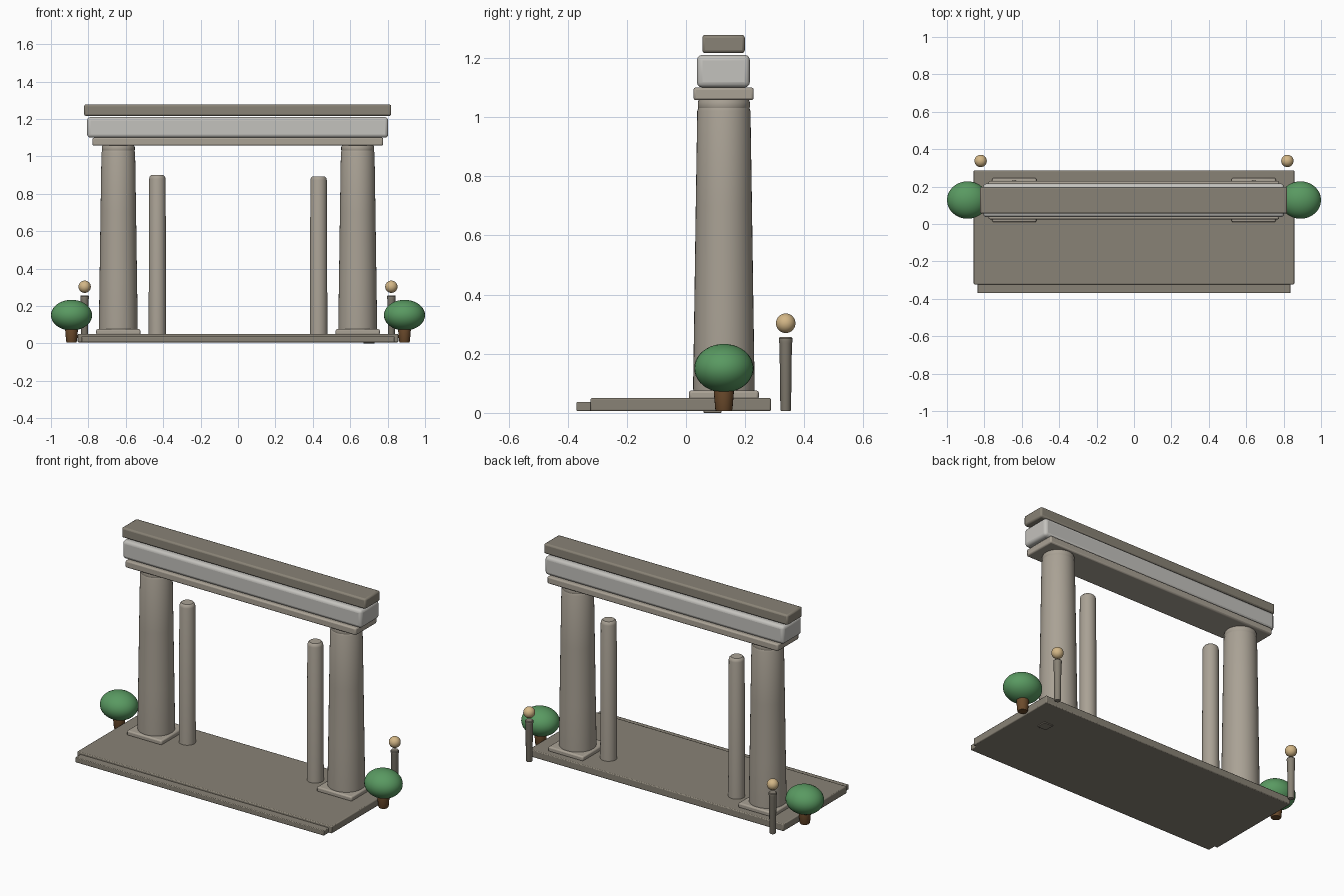
import bpy, math

if "Cube" in bpy.data.objects:
    bpy.data.objects.remove(bpy.data.objects["Cube"])

def material(name, rgb):
    m = bpy.data.materials.new(name)
    m.diffuse_color = (*rgb, 1)
    m.use_nodes = True
    m.node_tree.nodes["Principled BSDF"].inputs["Base Color"].default_value = m.diffuse_color
    return m

DARK = material("dark_stone", (0.25, 0.225, 0.18))
STONE = material("stone", (0.40, 0.36, 0.30))
PALE = material("pale_stone", (0.55, 0.54, 0.51))
LEAF = material("leaf", (0.10, 0.32, 0.12))
BARK = material("bark", (0.15, 0.07, 0.025))
LAMP = material("lamp", (0.65, 0.47, 0.24))

def finish(ob, name, mat, angle=35):
    ob.name = name
    ob.data.materials.append(mat)
    bpy.ops.object.shade_smooth_by_angle(angle=math.radians(angle))
    return ob

def box(name, x, y, z, mat, bevel=0.006, segments=2):
    """Rounded box from (min, max) ranges."""
    r = (x, y, z)
    bpy.ops.mesh.primitive_cube_add(size=1, location=[(a + b) / 2 for a, b in r])
    ob = bpy.context.object
    ob.scale = [b - a for a, b in r]
    bpy.ops.object.transform_apply(location=False, rotation=False, scale=True)
    mod = ob.modifiers.new("bevel", 'BEVEL')
    mod.width, mod.segments = bevel, segments
    return finish(ob, name, mat)

def lathe(name, x, y, profile, mat, sides=32):
    """Closed solid of revolution from (radius, z) pairs, bottom to top."""
    verts, faces, n = [], [], sides
    for r, z in profile:
        for i in range(n):
            a = 2 * math.pi * i / n
            verts.append((r * math.cos(a), r * math.sin(a), z))
    for k in range(len(profile) - 1):
        for i in range(n):
            j = (i + 1) % n
            faces.append((k*n + i, k*n + j, k*n + n + j, k*n + n + i))
    faces.append(tuple(reversed(range(n))))
    faces.append(tuple(range(len(verts) - n, len(verts))))
    me = bpy.data.meshes.new(name)
    me.from_pydata(verts, [], faces)
    ob = bpy.data.objects.new(name, me)
    bpy.context.collection.objects.link(ob)
    ob.location = (x, y, 0)
    bpy.ops.object.select_all(action='DESELECT')
    ob.select_set(True)
    bpy.context.view_layer.objects.active = ob
    return finish(ob, name, mat)

def ball(name, loc, radii, mat):
    bpy.ops.mesh.primitive_uv_sphere_add(segments=32, ring_count=20, radius=1, location=loc)
    ob = bpy.context.object
    ob.scale = radii
    bpy.ops.object.transform_apply(location=False, rotation=False, scale=True)
    return finish(ob, name, mat, 60)

Y = 0.128  # line of the columns

# Platform, front step and a small pad under it
box("platform", (-0.857, 0.857), (-0.323, 0.287), (0.006, 0.05), DARK, 0.005)
box("front_step", (-0.837, 0.837), (-0.37, -0.30), (0.006, 0.037), DARK, 0.004)
box("foot_pad", (0.67, 0.73), (0.06, 0.12), (0.0, 0.02), DARK, 0.002)

# Stacked beams
box("architrave", (-0.778, 0.776), (0.025, 0.229), (1.057, 1.10), STONE, 0.008)
box("frieze", (-0.807, 0.803), (0.037, 0.216), (1.10, 1.21), PALE, 0.018, 3)
box("cornice", (-0.823, 0.819), (0.055, 0.199), (1.216, 1.278), DARK, 0.010)

for s, side in ((-1, "left"), (1, "right")):
    # Main column with plinth and neck
    cx = 0.64 * s
    box(f"plinth_{side}", (cx - 0.118, cx + 0.118), (Y - 0.118, Y + 0.118),
        (0.045, 0.076), STONE, 0.008)
    lathe(f"column_{side}", cx, Y, [(0.103, 0.07), (0.104, 0.09), (0.100, 0.35),
          (0.095, 0.7), (0.090, 1.02), (0.086, 1.032)], STONE, 40)
    lathe(f"neck_{side}", cx, Y, [(0.084, 1.025), (0.088, 1.033), (0.088, 1.05),
          (0.084, 1.06)], STONE, 40)

    # Slim inner post with rounded top
    top = 0.90 if s < 0 else 0.893
    lathe(f"inner_post_{side}", 0.431 * s, Y, [(0.047, 0.045), (0.044, top - 0.02),
          (0.041, top - 0.008), (0.033, top)], STONE)

    # Lamp post at the back corner
    lathe(f"lamp_post_{side}", 0.82 * s, 0.337, [(0.016, 0.006), (0.018, 0.01),
          (0.021, 0.235), (0.023, 0.24), (0.023, 0.252), (0.020, 0.256)], DARK, 20)
    ball(f"lamp_globe_{side}", (0.82 * s, 0.337, 0.303), (0.033, 0.033, 0.033), LAMP)

    # Shrub beside the platform
    lathe(f"shrub_trunk_{side}", 0.89 * s, Y, [(0.026, 0.006), (0.029, 0.012),
          (0.034, 0.07), (0.032, 0.10)], BARK, 20)
    ball(f"shrub_crown_{side}", (0.89 * s, Y, 0.151), (0.110, 0.100, 0.082), LEAF)
